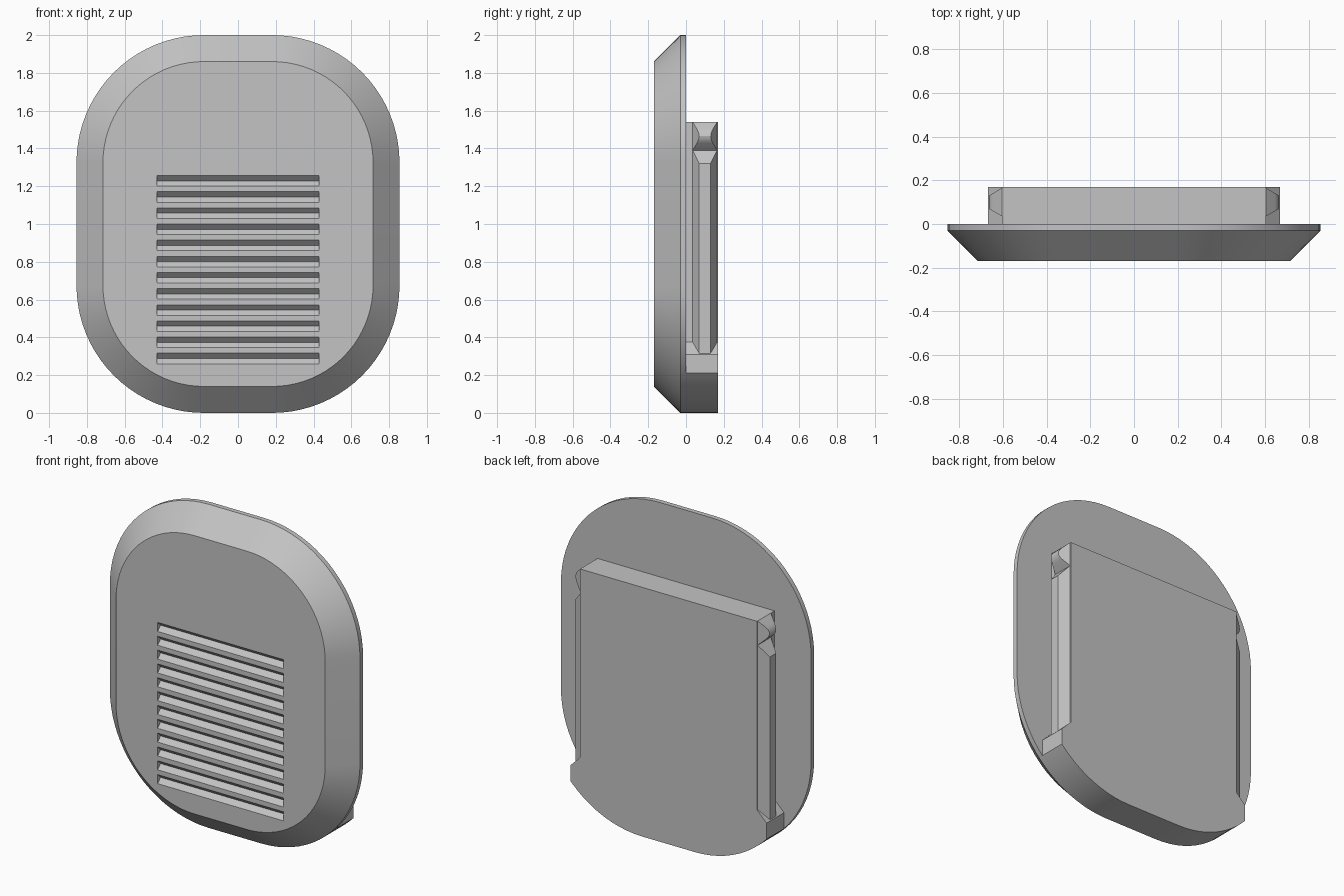
import bpy, bmesh, math

cube = bpy.data.objects.get("Cube")
if cube:
    bpy.data.objects.remove(cube, do_unlink=True)

grey = bpy.data.materials.new("grey plastic")
grey.use_nodes = True
COLOUR = (0.55, 0.55, 0.55, 1)
grey.diffuse_color = COLOUR
grey.node_tree.nodes["Principled BSDF"].inputs["Base Color"].default_value = COLOUR

HALF_W, RADIUS, BACK = 0.855, 0.675, 0.17


def outline(inset=0.0, steps=20):
    """Rounded rectangle in x, z, counter-clockwise from the right side."""
    pts = []
    r = RADIUS - inset
    for i, (sx, sz) in enumerate(((1, 1), (-1, 1), (-1, -1), (1, -1))):
        cx, cz = sx * (HALF_W - RADIUS), 1 + sz * (1 - RADIUS)
        for k in range(steps + 1):
            a = math.pi / 2 * (i + k / steps)
            pts.append((cx + r * math.cos(a), cz + r * math.sin(a)))
    return pts


def loft(name, rings):
    """Join matching rings of points and cap both ends."""
    bm = bmesh.new()
    loops = [[bm.verts.new(p) for p in ring] for ring in rings]
    for a, b in zip(loops, loops[1:]):
        for i in range(len(a)):
            j = (i + 1) % len(a)
            bm.faces.new((a[i], a[j], b[j], b[i]))
    bm.faces.new(loops[0])
    bm.faces.new(loops[-1])
    bmesh.ops.recalc_face_normals(bm, faces=bm.faces)
    mesh = bpy.data.meshes.new(name)
    bm.to_mesh(mesh)
    bm.free()
    mesh.materials.append(grey)
    obj = bpy.data.objects.new(name, mesh)
    bpy.context.collection.objects.link(obj)
    return obj


def select(obj):
    bpy.ops.object.select_all(action='DESELECT')
    obj.select_set(True)
    bpy.context.view_layer.objects.active = obj


def smooth(obj):
    select(obj)
    bpy.ops.object.shade_smooth_by_angle(angle=math.radians(25))


# Bevelled cover plate
plate = loft("cover_plate", [[(x, y, z) for x, z in outline(inset)]
                             for y, inset in ((0, 0), (-0.03, 0), (-BACK, 0.14))])

# Row of V-shaped vent grooves
cutters = []
for i in range(12):
    z, d = 0.288 + 0.0855 * i, 0.028
    section = ((-BACK + d, z), (-BACK - d, z + 2 * d), (-BACK - d, z - 2 * d))
    cutters.append(loft("vent_cutter", [[(x, y, h) for y, h in section] for x in (-0.43, 0.43)]))
select(cutters[0])
for c in cutters:
    c.select_set(True)
bpy.ops.object.join()
cutter = cutters[0]
cutter.hide_render = True
vents = plate.modifiers.new("vents", 'BOOLEAN')
vents.operation = 'DIFFERENCE'
vents.solver = 'EXACT'
vents.object = cutter
select(plate)
bpy.ops.object.modifier_apply(modifier=vents.name)
bpy.data.objects.remove(cutter, do_unlink=True)
smooth(plate)

# Rear insert: narrow body with a wider foot that follows the plate edge
BODY, FOOT, TOP = 0.605, 0.67, 1.54
foot_z = 1 - (1 - RADIUS) - math.sqrt(RADIUS ** 2 - (FOOT - HALF_W + RADIUS) ** 2)
foot_z = RADIUS - math.sqrt(RADIUS ** 2 - (FOOT - HALF_W + RADIUS) ** 2)
bottom = [p for p in outline() if p[1] < RADIUS and abs(p[0]) < FOOT]
right = [(FOOT, foot_z), (FOOT, 0.31), (BODY, 0.375), (BODY, TOP)]
left = [(-x, z) for x, z in reversed(right)]
profile = bottom + right + left
smooth(loft("rear_insert", [[(x, y, z) for x, z in profile] for y in (0, BACK)]))

# Tapered guide rails and rounded snap ridges on both sides
ridge = [(0, 0.075), (0.04, 0.037), (0.049, 0.026), (0.056, 0.013), (0.059, 0)]
ridge += [(x, -z) for x, z in reversed(ridge[:-1])]
for side, label in ((1, "left"), (-1, "right")):
    rings = []
    for x, taper in ((BODY, 0), (BODY + 0.06, 0.035)):
        y0, y1, z1 = 0.035 + taper, 0.165 - taper, 1.39 - 2 * taper
        rings.append([(side * x, y0, 0.3), (side * x, y1, 0.3),
                      (side * x, y1, z1), (side * x, y0, z1)])
    loft(label + "_guide_rail", rings)

    ends = []
    for y, slope in ((0.035, 0.58), (0.165, -0.58)):
        ends.append([(side * (BODY + x), y + slope * x, 1.465 + z) for x, z in ridge])
    smooth(loft(label + "_snap_ridge", ends))
